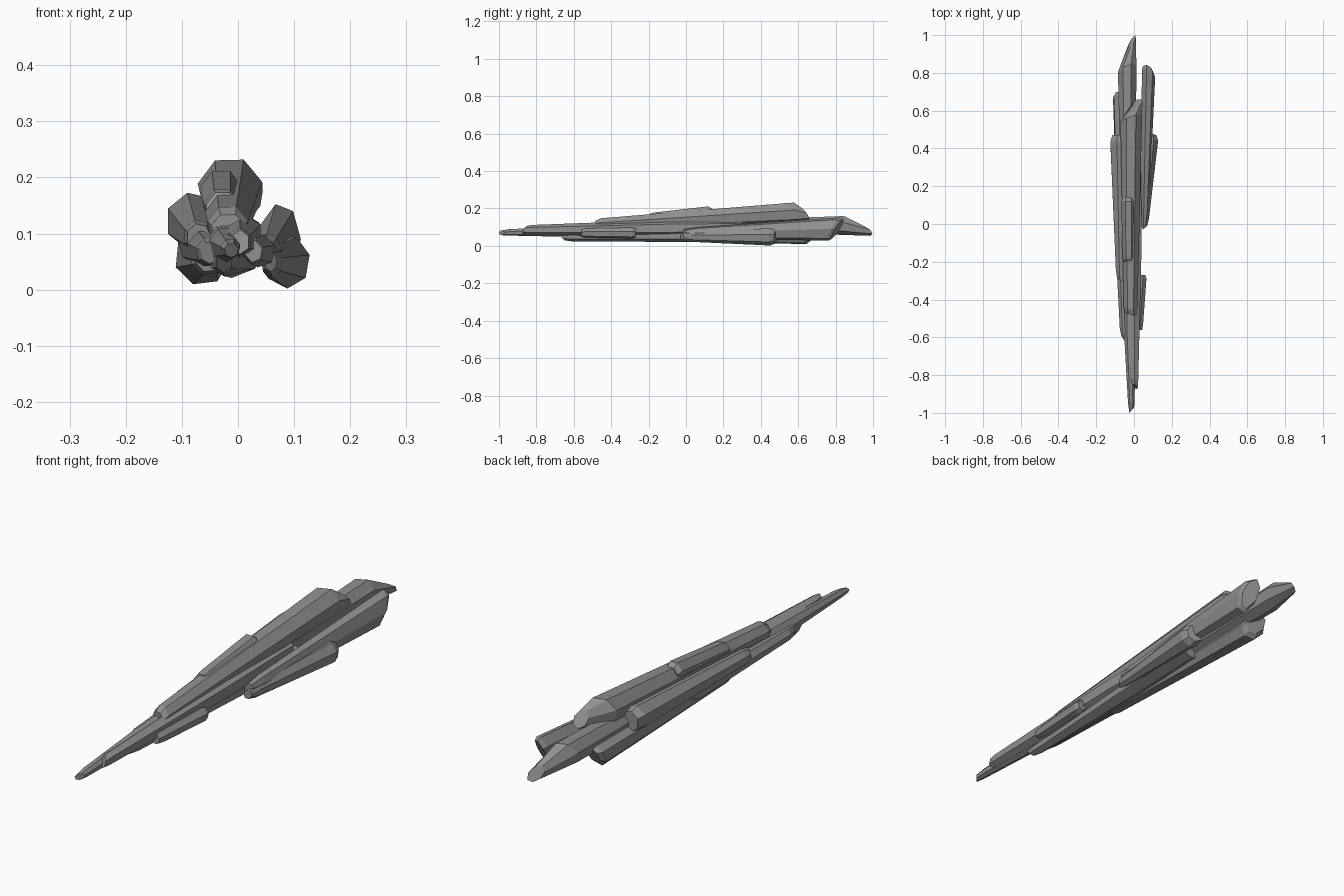
import bpy, bmesh, math

stone = bpy.data.materials.new("dark_stone")
stone.diffuse_color = (0.28, 0.28, 0.28, 1)


def shard(name, rings, sides=7, turn=0.0):
    """Faceted splinter lofted along y; ring = (y, x, z, radius_x, radius_z, slope_x, slope_z)."""
    bm = bmesh.new()
    loops = []
    for y, x, z, rx, rz, sx, sz in rings:
        loop = []
        for i in range(sides):
            a = 2 * math.pi * i / sides + turn
            c, s = math.cos(a), math.sin(a)
            loop.append(bm.verts.new((x + rx * c, y + sx * c + sz * s, z + rz * s)))
        loops.append(loop)
    for a, b in zip(loops, loops[1:]):
        for i in range(sides):
            j = (i + 1) % sides
            bm.faces.new((a[i], a[j], b[j], b[i]))
    bm.faces.new(loops[0][::-1])
    bm.faces.new(loops[-1])
    bmesh.ops.recalc_face_normals(bm, faces=bm.faces)
    me = bpy.data.meshes.new(name)
    bm.to_mesh(me)
    bm.free()
    me.materials.append(stone)
    ob = bpy.data.objects.new(name, me)
    bpy.context.collection.objects.link(ob)
    return ob


# Long central splinter, running the full length to a slanted blade end
shard("core_shard", [
    (-0.985, -0.012, 0.070, 0.013, 0.013, 0.015, 0),
    (-0.94, -0.014, 0.073, 0.018, 0.018, 0.01, 0),
    (-0.60, -0.022, 0.080, 0.030, 0.032, 0, 0),
    (0.82, -0.036, 0.112, 0.050, 0.052, 0.02, 0.02),
    (0.965, -0.010, 0.080, 0.021, 0.026, 0.025, -0.02)], 7, 0.25)

# Nose splinters beside the tip
shard("nose_shard", [
    (-0.86, 0.004, 0.085, 0.017, 0.022, -0.01, 0.01),
    (-0.83, 0.003, 0.086, 0.022, 0.026, -0.01, 0.01),
    (-0.10, 0.002, 0.095, 0.044, 0.044, 0, 0),
    (0.30, 0.0, 0.10, 0.042, 0.042, 0, 0)], 6, 0.5)
shard("nose_left_shard", [
    (-0.62, -0.050, 0.066, 0.018, 0.020, -0.03, 0),
    (-0.58, -0.051, 0.068, 0.025, 0.026, -0.03, 0),
    (0.05, -0.066, 0.082, 0.042, 0.040, 0, 0),
    (0.08, -0.066, 0.082, 0.034, 0.034, 0, 0)], 7, 0.2)

# Tall upper splinter with the smaller one on its crest
shard("upper_shard", [
    (-0.48, -0.017, 0.110, 0.031, 0.026, -0.01, 0.0),
    (-0.46, -0.018, 0.114, 0.037, 0.037, -0.01, 0.01),
    (0.56, -0.014, 0.177, 0.059, 0.060, 0.02, 0.01),
    (0.64, 0.018, 0.168, 0.027, 0.032, 0.01, -0.02)], 7, 0.25)
shard("crest_shard", [
    (-0.20, -0.028, 0.144, 0.030, 0.032, 0, 0.01),
    (-0.18, -0.028, 0.144, 0.034, 0.038, 0, 0.01),
    (0.12, -0.030, 0.174, 0.038, 0.041, 0, 0),
    (0.14, -0.030, 0.168, 0.032, 0.032, 0, 0)], 7, 0.22)

# Left wing splinters
shard("left_shard", [
    (-0.30, -0.070, 0.094, 0.022, 0.024, -0.02, 0),
    (-0.26, -0.071, 0.095, 0.028, 0.031, -0.02, 0),
    (0.43, -0.079, 0.122, 0.051, 0.052, 0, 0.01),
    (0.47, -0.078, 0.120, 0.041, 0.042, 0, 0)], 7, 0.0)
shard("left_low_shard", [
    (-0.20, -0.052, 0.055, 0.024, 0.024, -0.02, 0),
    (-0.17, -0.053, 0.055, 0.032, 0.030, -0.02, 0),
    (0.66, -0.064, 0.057, 0.050, 0.050, -0.01, 0.02),
    (0.68, -0.062, 0.062, 0.038, 0.038, -0.01, 0.02)], 7, -0.1)

# Right wing: detached long splinter and the low one outside it
shard("right_shard", [
    (-0.01, 0.054, 0.068, 0.014, 0.020, 0.01, 0),
    (0.06, 0.056, 0.070, 0.022, 0.030, 0, 0),
    (0.79, 0.075, 0.090, 0.037, 0.064, -0.015, 0.03),
    (0.81, 0.075, 0.092, 0.030, 0.052, -0.015, 0.03)], 7, 0.0)
shard("right_low_shard", [
    (-0.02, 0.058, 0.050, 0.012, 0.018, 0.01, 0),
    (0.02, 0.060, 0.050, 0.020, 0.028, 0.01, 0),
    (0.45, 0.087, 0.050, 0.042, 0.048, -0.01, 0),
    (0.48, 0.086, 0.050, 0.033, 0.037, -0.01, 0)], 7, 0.25)

# Small forward splinters at the right flank and underside
shard("right_front_shard", [
    (-0.56, 0.028, 0.068, 0.016, 0.020, 0, 0),
    (-0.53, 0.028, 0.069, 0.021, 0.025, 0, 0),
    (-0.29, 0.041, 0.069, 0.026, 0.030, 0, 0),
    (-0.27, 0.041, 0.069, 0.020, 0.024, 0, 0)], 6, 0.3)
shard("under_shard", [
    (-0.67, -0.025, 0.050, 0.016, 0.020, 0, -0.02),
    (-0.63, -0.025, 0.051, 0.022, 0.027, 0, -0.02),
    (0.00, -0.010, 0.055, 0.047, 0.034, 0, 0),
    (0.35, -0.005, 0.064, 0.047, 0.034, 0, 0)], 6, 0.5)
